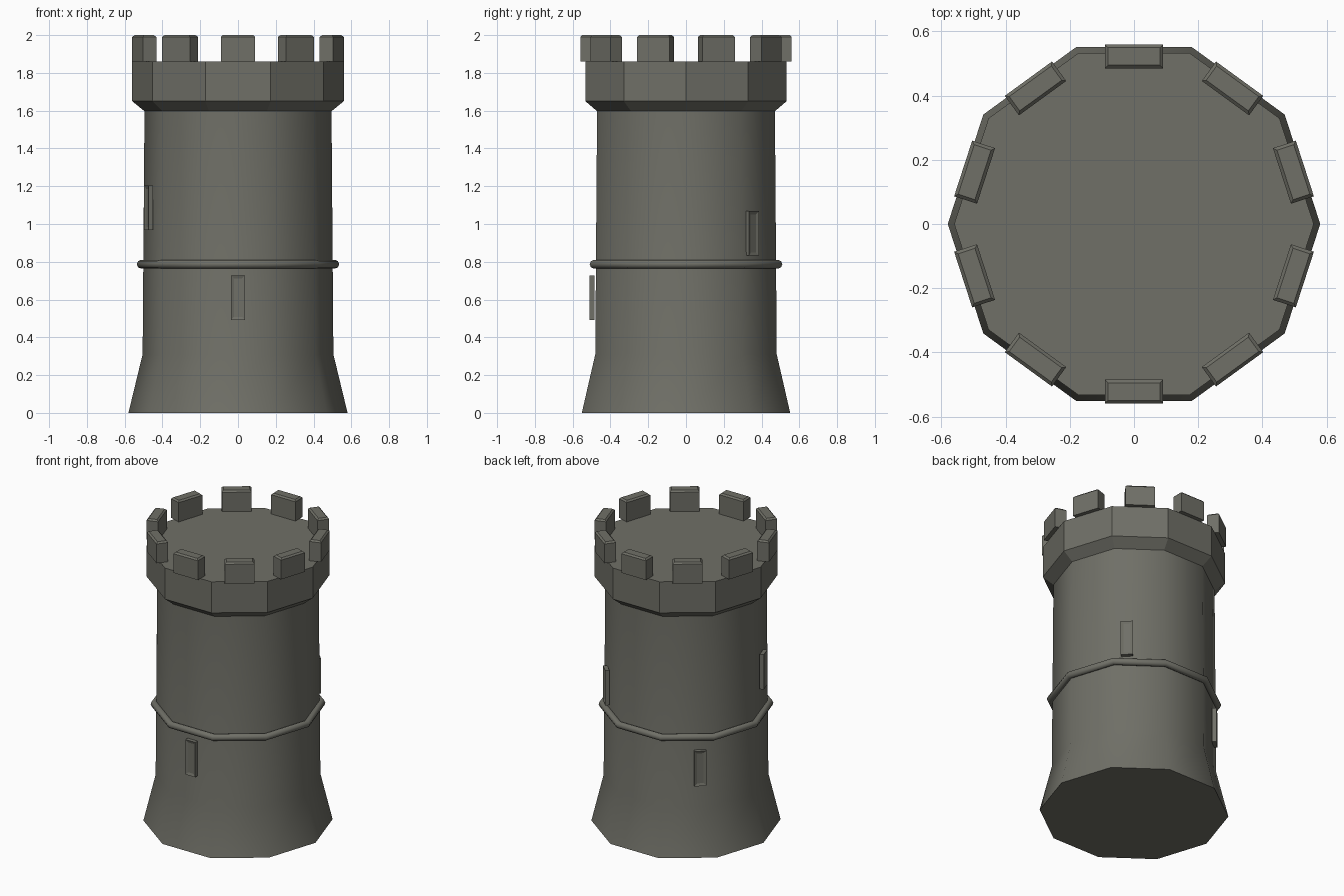
import bpy, bmesh, math
from mathutils import Matrix

cube = bpy.data.objects.get("Cube")
if cube:
    bpy.data.objects.remove(cube, do_unlink=True)

SIDES = 10

stone = bpy.data.materials.new("grey_stone")
stone.use_nodes = True
stone.diffuse_color = (0.16, 0.16, 0.135, 1)
bsdf = stone.node_tree.nodes["Principled BSDF"]
bsdf.inputs["Base Color"].default_value = stone.diffuse_color
bsdf.inputs["Roughness"].default_value = 0.9


def finish(name, bm, smooth_angle=None):
    bmesh.ops.recalc_face_normals(bm, faces=bm.faces)
    mesh = bpy.data.meshes.new(name)
    bm.to_mesh(mesh)
    bm.free()
    mesh.materials.append(stone)
    obj = bpy.data.objects.new(name, mesh)
    bpy.context.collection.objects.link(obj)
    if smooth_angle:
        bpy.ops.object.select_all(action='DESELECT')
        obj.select_set(True)
        bpy.context.view_layer.objects.active = obj
        bpy.ops.object.shade_smooth_by_angle(angle=math.radians(smooth_angle))
    return obj


def lathe(name, profile, closed=False, smooth_angle=None):
    """Sweep (radius, z) points around z with a corner on +x."""
    bm = bmesh.new()
    rings = []
    for r, z in profile:
        rings.append([bm.verts.new((r * math.cos(math.tau * i / SIDES),
                                    r * math.sin(math.tau * i / SIDES), z))
                      for i in range(SIDES)])
    pairs = list(zip(rings, rings[1:]))
    if closed:
        pairs.append((rings[-1], rings[0]))
    else:
        bm.faces.new(rings[0])
        bm.faces.new(rings[-1])
    for a, b in pairs:
        for i in range(SIDES):
            j = (i + 1) % SIDES
            bm.faces.new((a[i], a[j], b[j], b[i]))
    return finish(name, bm, smooth_angle)


def box(depth, width, height, radius, z, degrees):
    """Box facing outward (+x), placed at a radius and turned around z."""
    bm = bmesh.new()
    bmesh.ops.create_cube(bm, size=1)
    bmesh.ops.scale(bm, vec=(depth, width, height), verts=bm.verts)
    bmesh.ops.translate(bm, vec=(radius, 0, z), verts=bm.verts)
    turn = Matrix.Rotation(math.radians(degrees), 4, 'Z')
    return bm, turn


# Tower shaft with flared foot
lathe("tower_shaft", [(0.58, 0), (0.505, 0.31), (0.495, 1.6)], smooth_angle=40)

# Overhanging parapet
lathe("parapet", [(0.495, 1.597), (0.56, 1.65), (0.56, 1.86)])

# Moulding ring around the shaft
ring = [(0.513 + 0.023 * math.cos(math.tau * k / 8),
         0.787 + 0.023 * math.sin(math.tau * k / 8)) for k in range(8)]
lathe("moulding_ring", ring, closed=True, smooth_angle=60)

# Battlements, one on each side, with chamfered tops
for i in range(SIDES):
    bm, turn = box(0.075, 0.182, 0.14, 0.522, 1.93, 18 + 36 * i)
    top = max(bm.faces, key=lambda f: f.calc_center_median().z)
    bmesh.ops.bevel(bm, geom=list(top.edges), offset=0.01, segments=1,
                    affect='EDGES')
    bm.transform(turn)
    finish(f"battlement_{i + 1}", bm)

# Arrow slits: thin framed plates with a sunken slot
slits = [(-90, 0.61), (45, 0.95), (135, 0.58), (198, 1.085)]
for i, (degrees, z) in enumerate(slits):
    bm, turn = box(0.026, 0.074, 0.236, 0.497, z, degrees)
    bm.faces.ensure_lookup_table()
    front = max(bm.faces, key=lambda f: f.calc_center_median().x)
    bmesh.ops.inset_region(bm, faces=[front], thickness=0.024)
    bmesh.ops.translate(bm, vec=(-0.006, 0, 0), verts=front.verts)
    bm.transform(turn)
    finish(f"arrow_slit_{i + 1}", bm)
